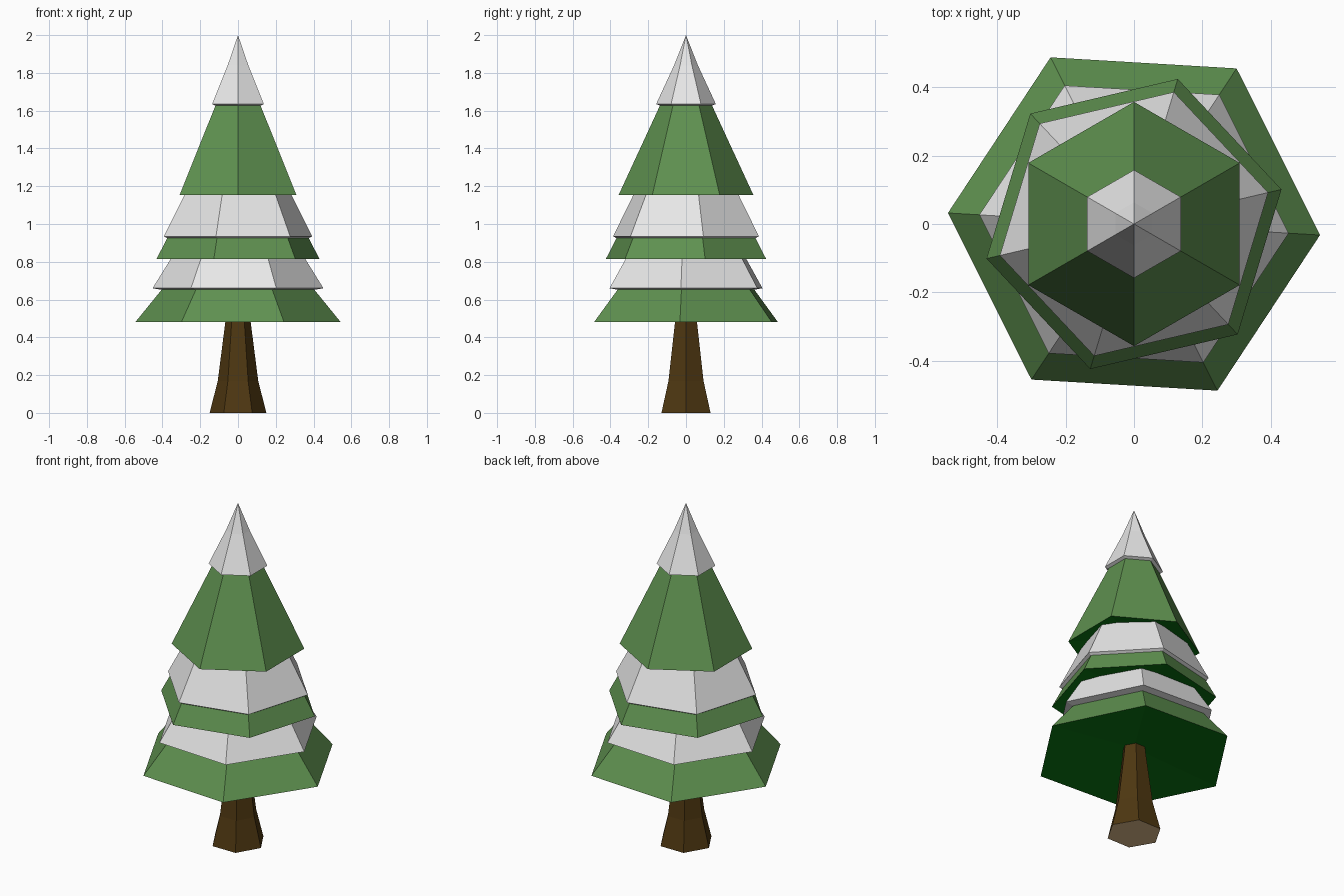
import bpy, bmesh, math

if "Cube" in bpy.data.objects:
    bpy.data.objects.remove(bpy.data.objects["Cube"])


def material(name, rgb):
    m = bpy.data.materials.new(name)
    m.diffuse_color = (*rgb, 1.0)
    m.use_nodes = True
    m.node_tree.nodes["Principled BSDF"].inputs["Base Color"].default_value = m.diffuse_color
    return m


GREEN = material("needle green", (0.114, 0.283, 0.080))
UNDER = material("underside green", (0.003, 0.180, 0.006))
SNOW = material("snow white", (0.80, 0.80, 0.80))
BARK = material("bark brown", (0.076, 0.038, 0.0056))
WOOD = material("cut wood", (0.72, 0.50, 0.26))


def hex_lathe(name, angle, profile):
    """Six-sided lathe. Profile points are (radius, z, material of the band
    leading to that point); radius 0 makes a single tip vertex."""
    mats = []
    for p in profile[1:]:
        if p[2] not in mats:
            mats.append(p[2])
    bm = bmesh.new()
    rings = []
    for r, z, _ in profile:
        if r == 0:
            rings.append([bm.verts.new((0, 0, z))] * 6)
        else:
            rings.append([bm.verts.new((r * math.cos(a), r * math.sin(a), z))
                          for a in (math.radians(angle + 60 * i) for i in range(6))])
    for low, high, p in zip(rings, rings[1:], profile[1:]):
        for i in range(6):
            j = (i + 1) % 6
            corners = list(dict.fromkeys((low[i], low[j], high[j], high[i])))
            bm.faces.new(corners).material_index = mats.index(p[2])
    bmesh.ops.recalc_face_normals(bm, faces=bm.faces)
    me = bpy.data.meshes.new(name)
    bm.to_mesh(me)
    bm.free()
    for m in mats:
        me.materials.append(m)
    ob = bpy.data.objects.new(name, me)
    bpy.context.collection.objects.link(ob)
    return ob


# Trunk with a flared foot
hex_lathe("trunk", 0, [
    (0, 0, None), (0.15, 0, WOOD), (0.107, 0.17, BARK),
    (0.066, 0.49, BARK), (0.06, 0.56, BARK), (0, 0.56, BARK)])

# Branch tiers: hollowed underside, green skirt, snow lip, snow
hex_lathe("lower_branches", -3.4, [
    (0, 0.53, None), (0.545, 0.48, UNDER), (0.405, 0.652, GREEN),
    (0.453, 0.66, SNOW), (0.335, 0.85, SNOW), (0, 0.85, SNOW)])

hex_lathe("middle_branches", 13.2, [
    (0, 0.87, None), (0.443, 0.815, UNDER), (0.385, 0.925, GREEN),
    (0.403, 0.935, SNOW), (0.275, 1.185, SNOW), (0, 1.185, SNOW)])

hex_lathe("top_branches", 30, [
    (0, 1.21, None), (0.357, 1.153, UNDER), (0.138, 1.627, GREEN),
    (0.158, 1.635, SNOW), (0.063, 1.84, SNOW), (0, 2.0, SNOW)])
